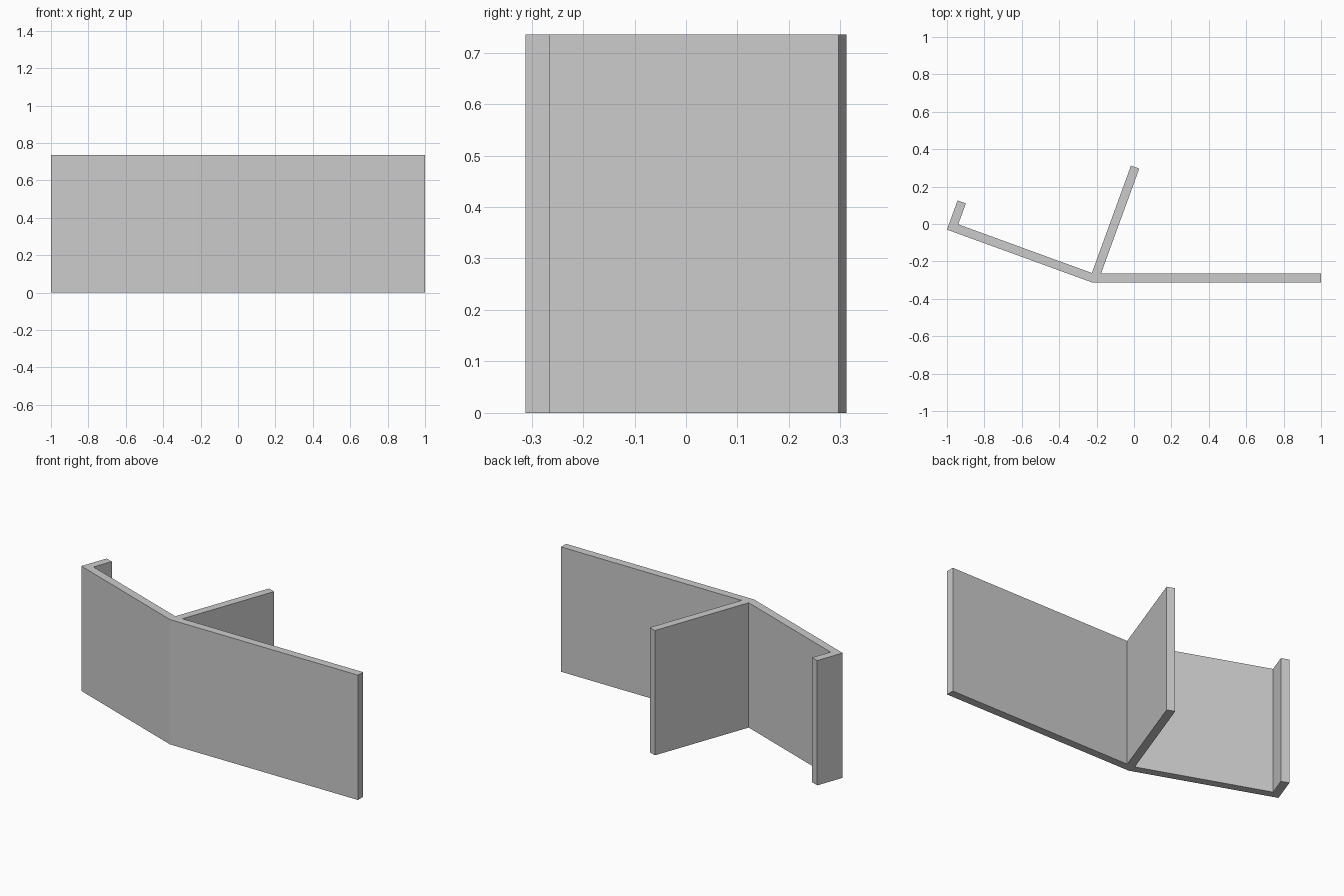
import bpy
import bmesh
from math import cos, sin, tan, radians
from mathutils import Vector

cube = bpy.data.objects.get("Cube")
if cube:
    bpy.data.objects.remove(cube, do_unlink=True)

HEIGHT = 0.735
THICK = 0.047
TILT = radians(20)
FRONT = -0.312

grey = bpy.data.materials.new("light_grey")
grey.use_nodes = True
colour = (0.6, 0.6, 0.6, 1)
grey.diffuse_color = colour
grey.node_tree.nodes["Principled BSDF"].inputs["Base Color"].default_value = colour

# Directions along the angled wall and along the fins square to it
along = Vector((cos(TILT), -sin(TILT)))
out = Vector((sin(TILT), cos(TILT)))

# Key corners of the cross-section
corner = Vector((-1, -0.03))
bend = corner + along * ((corner.y - FRONT) / sin(TILT))
hook_tip = corner + out * 0.166
hook_inner = corner + (along + out) * THICK
fin_left = Vector((bend.x, FRONT + THICK / cos(TILT)))
fin_tip = fin_left + out * 0.611
fin_tip_right = fin_tip + along * THICK
inner_y = FRONT + THICK
fin_right = Vector((fin_tip_right.x - (fin_tip_right.y - inner_y) * tan(TILT), inner_y))

profile = [
    corner, bend, Vector((1, FRONT)), Vector((1, inner_y)),
    fin_right, fin_tip_right, fin_tip, fin_left,
    hook_inner, hook_tip + along * THICK, hook_tip,
]

# Extruded bracket: straight wall, angled wall, long fin and end hook
bm = bmesh.new()
base = bm.faces.new([bm.verts.new((p.x, p.y, 0)) for p in profile])
extruded = bmesh.ops.extrude_face_region(bm, geom=[base], use_keep_orig=True)
top_verts = [g for g in extruded["geom"] if isinstance(g, bmesh.types.BMVert)]
bmesh.ops.translate(bm, verts=top_verts, vec=(0, 0, HEIGHT))
bmesh.ops.recalc_face_normals(bm, faces=bm.faces)

mesh = bpy.data.meshes.new("angled_bracket")
bm.to_mesh(mesh)
bm.free()
mesh.materials.append(grey)
bracket = bpy.data.objects.new("angled_bracket", mesh)
bpy.context.collection.objects.link(bracket)
